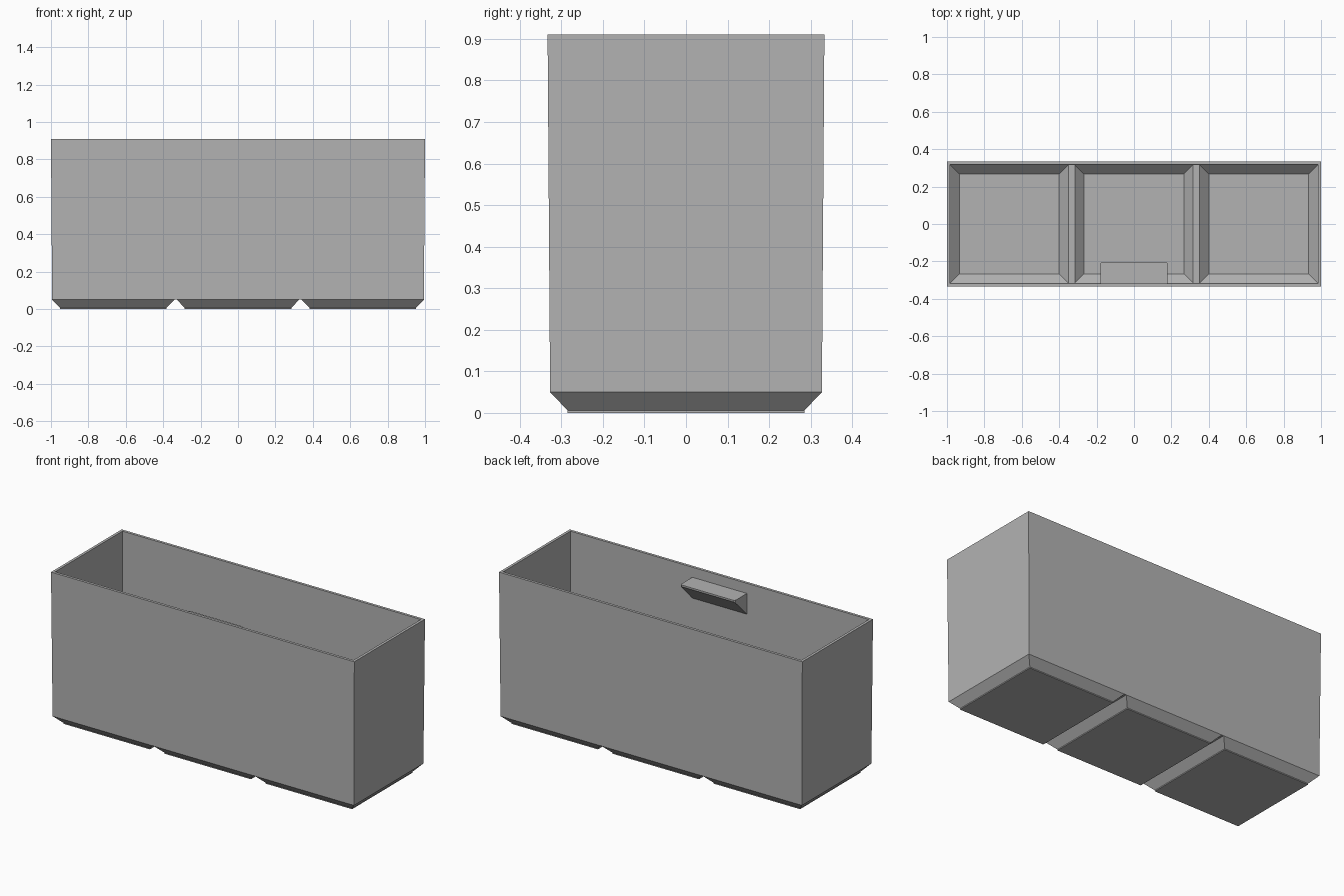
import bpy
import bmesh

cube = bpy.data.objects.get("Cube")
if cube:
    bpy.data.objects.remove(cube, do_unlink=True)

grey = bpy.data.materials.new("plain_grey")
grey.use_nodes = True
COLOUR = (0.45, 0.45, 0.45, 1)
grey.diffuse_color = COLOUR
grey.node_tree.nodes["Principled BSDF"].inputs["Base Color"].default_value = COLOUR

PITCH = 2 / 3
CELLS = (-PITCH, 0, PITCH)
HEIGHT = 0.91


def finish(bm, name):
    bmesh.ops.remove_doubles(bm, verts=bm.verts, dist=0.0001)
    bmesh.ops.recalc_face_normals(bm, faces=bm.faces)
    mesh = bpy.data.meshes.new(name)
    bm.to_mesh(mesh)
    bm.free()
    mesh.materials.append(grey)
    obj = bpy.data.objects.new(name, mesh)
    bpy.context.collection.objects.link(obj)
    return obj


def face(bm, points):
    bm.faces.new([bm.verts.new(p) for p in points])


def rect(cx, hx, hy, z):
    return [(cx - hx, -hy, z), (cx + hx, -hy, z), (cx + hx, hy, z), (cx - hx, hy, z)]


def band(bm, low, high):
    """Join two rectangles with four side faces."""
    for i in range(4):
        j = (i + 1) % 4
        face(bm, (low[i], low[j], high[j], high[i]))


def cups(bm, levels):
    """Three chamfered square cups, each closed at the lowest level."""
    for cx in CELLS:
        rings = [rect(cx, half, half, z) for half, z in levels]
        face(bm, rings[0])
        for low, high in zip(rings, rings[1:]):
            band(bm, low, high)


def walls(bm, half, z, top):
    """Flat strips between the cups and four walls rising to the top ring."""
    edges = sorted(cx + s * half for cx in CELLS for s in (-1, 1))
    for a, b in (edges[1:3], edges[3:5]):
        face(bm, rect((a + b) / 2, (b - a) / 2, half, z))
    for y, a, b in ((-half, top[0], top[1]), (half, top[3], top[2])):
        face(bm, [(x, y, z) for x in edges] + [b, a])
    for x, a, b in ((edges[0], top[0], top[3]), (edges[-1], top[1], top[2])):
        face(bm, [(x, -half, z), (x, half, z), b, a])


# Bin body: outer shell with three feet, inner shell with three pockets, flat rim
bm = bmesh.new()
outer_top = rect(0, 1.0, 0.333, HEIGHT)
inner_top = rect(0, 0.984, 0.317, HEIGHT)
cups(bm, [(0.285, 0), (0.285, 0.006), (0.327, 0.05)])
walls(bm, 0.327, 0.05, outer_top)
cups(bm, [(0.267, 0.017), (0.316, 0.066)])
walls(bm, 0.316, 0.066, inner_top)
band(bm, inner_top, outer_top)
finish(bm, "storage_bin")

# Label shelf: wedge on the inside of the front wall, with clipped front corners
bm = bmesh.new()
WALL, TIP, TOP = -0.3175, -0.203, 0.85
W, CLIP = 0.18, 0.008
outline = [(-W, WALL), (W, WALL), (W, TIP - CLIP), (W - CLIP, TIP),
           (CLIP - W, TIP), (-W, TIP - CLIP)]
upper = [(x, y, TOP) for x, y in outline]
lower = [(x, y, TOP - 0.01 - (TIP - y)) for x, y in outline]
face(bm, upper)
face(bm, lower)
for i in range(len(outline)):
    j = (i + 1) % len(outline)
    face(bm, (lower[i], lower[j], upper[j], upper[i]))
finish(bm, "label_shelf")
